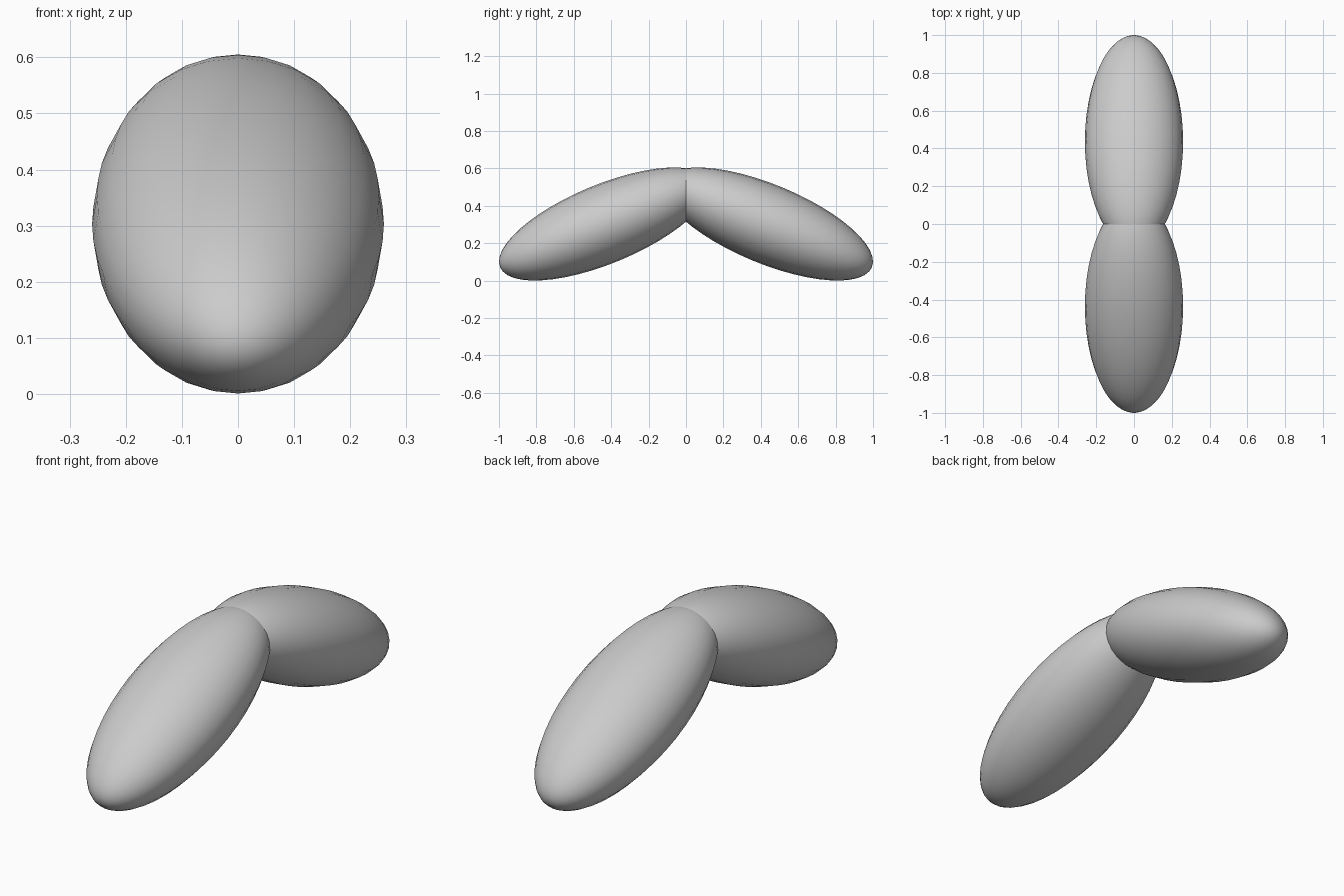
import bpy
import math

default_cube = bpy.data.objects.get("Cube")
if default_cube:
    bpy.data.objects.remove(default_cube, do_unlink=True)

# Single plain grey material
GREY = (0.6, 0.6, 0.6, 1.0)
grey = bpy.data.materials.new("plain_grey")
grey.use_nodes = True
grey.diffuse_color = GREY
grey.node_tree.nodes["Principled BSDF"].inputs["Base Color"].default_value = GREY

HALF_WIDTH, HALF_THICKNESS, HALF_LENGTH = 0.26, 0.211, 0.604
OFFSET, CENTRE_HEIGHT = 0.436, 0.303
TILT = math.radians(22.5)


def lobe(name, side):
    """Ellipsoid with its poles on the long axis, drooping away from the middle."""
    bpy.ops.mesh.primitive_uv_sphere_add(segments=24, ring_count=24, radius=1)
    obj = bpy.context.object
    obj.name = name
    obj.scale = (HALF_WIDTH, HALF_THICKNESS, HALF_LENGTH)
    obj.rotation_euler = (side * (-math.pi / 2 - TILT), 0, 0)
    obj.location = (0, side * OFFSET, CENTRE_HEIGHT)
    obj.data.materials.append(grey)
    bpy.ops.object.shade_smooth()


# Two mirrored lobes meeting in a crease at the middle
lobe("front_lobe", -1)
lobe("back_lobe", 1)
